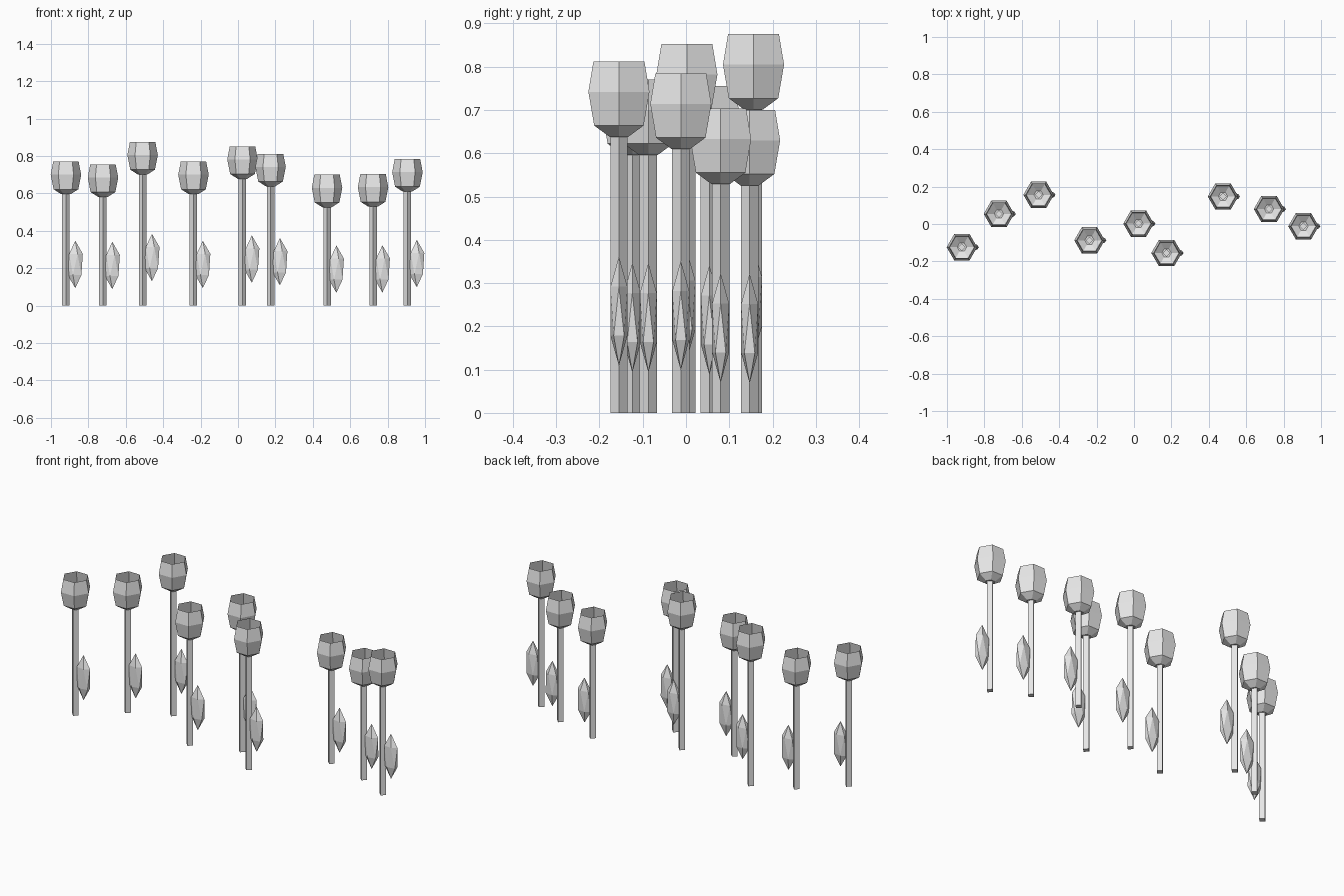
import bpy
import bmesh
from math import cos, sin, tau

if "Cube" in bpy.data.objects:
    bpy.data.objects.remove(bpy.data.objects["Cube"], do_unlink=True)

# One plain grey for everything
grey = bpy.data.materials.new("plain_grey")
grey.use_nodes = True
color = (0.8, 0.8, 0.8, 1.0)
grey.diffuse_color = color
grey.node_tree.nodes["Principled BSDF"].inputs["Base Color"].default_value = color


def loft_mesh(name, sides, rings, cap_top):
    """Stack of regular polygons (radius, z), bottom to top, with a vertex on +x."""
    bm = bmesh.new()
    loops = [[bm.verts.new((r * cos(tau * i / sides), r * sin(tau * i / sides), z))
              for i in range(sides)] for r, z in rings]
    for low, high in zip(loops, loops[1:]):
        for i in range(sides):
            j = (i + 1) % sides
            bm.faces.new((low[i], low[j], high[j], high[i]))
    bm.faces.new(loops[0][::-1])
    if cap_top:
        bm.faces.new(loops[-1])
    return finish(bm, name)


def finish(bm, name):
    mesh = bpy.data.meshes.new(name)
    bm.to_mesh(mesh)
    bm.free()
    mesh.materials.append(grey)
    return mesh


def place(name, mesh, location):
    obj = bpy.data.objects.new(name, mesh)
    obj.location = location
    bpy.context.collection.objects.link(obj)


# Open six-sided bloom, measured down from its rim
bloom = loft_mesh("bloom", 6, [(0.025, -0.174), (0.066, -0.148),
                               (0.0815, -0.07), (0.068, 0)], False)

# Faceted leaf: a stretched icosphere
bm = bmesh.new()
bmesh.ops.create_icosphere(bm, subdivisions=1, radius=1)
bmesh.ops.scale(bm, vec=(0.045, 0.023, 0.1265), verts=bm.verts)
leaf = finish(bm, "leaf")

# Flowers: x, y, rim height
flowers = [(-0.92, -0.124, 0.77), (-0.722, 0.054, 0.755), (-0.51, 0.156, 0.875),
           (-0.238, -0.087, 0.77), (0.024, 0.002, 0.852), (0.174, -0.155, 0.812),
           (0.476, 0.147, 0.70), (0.722, 0.08, 0.703), (0.906, -0.012, 0.784)]

for n, (x, y, top) in enumerate(flowers, 1):
    height = top - 0.15
    stem = loft_mesh(f"stem_{n}", 4, [(0.02, 0), (0.02, height)], True)
    place(f"stem_{n}", stem, (x, y, 0))
    place(f"bloom_{n}", bloom, (x, y, top))
    place(f"leaf_{n}", leaf, (x + 0.05, y, 0.355 * height))
